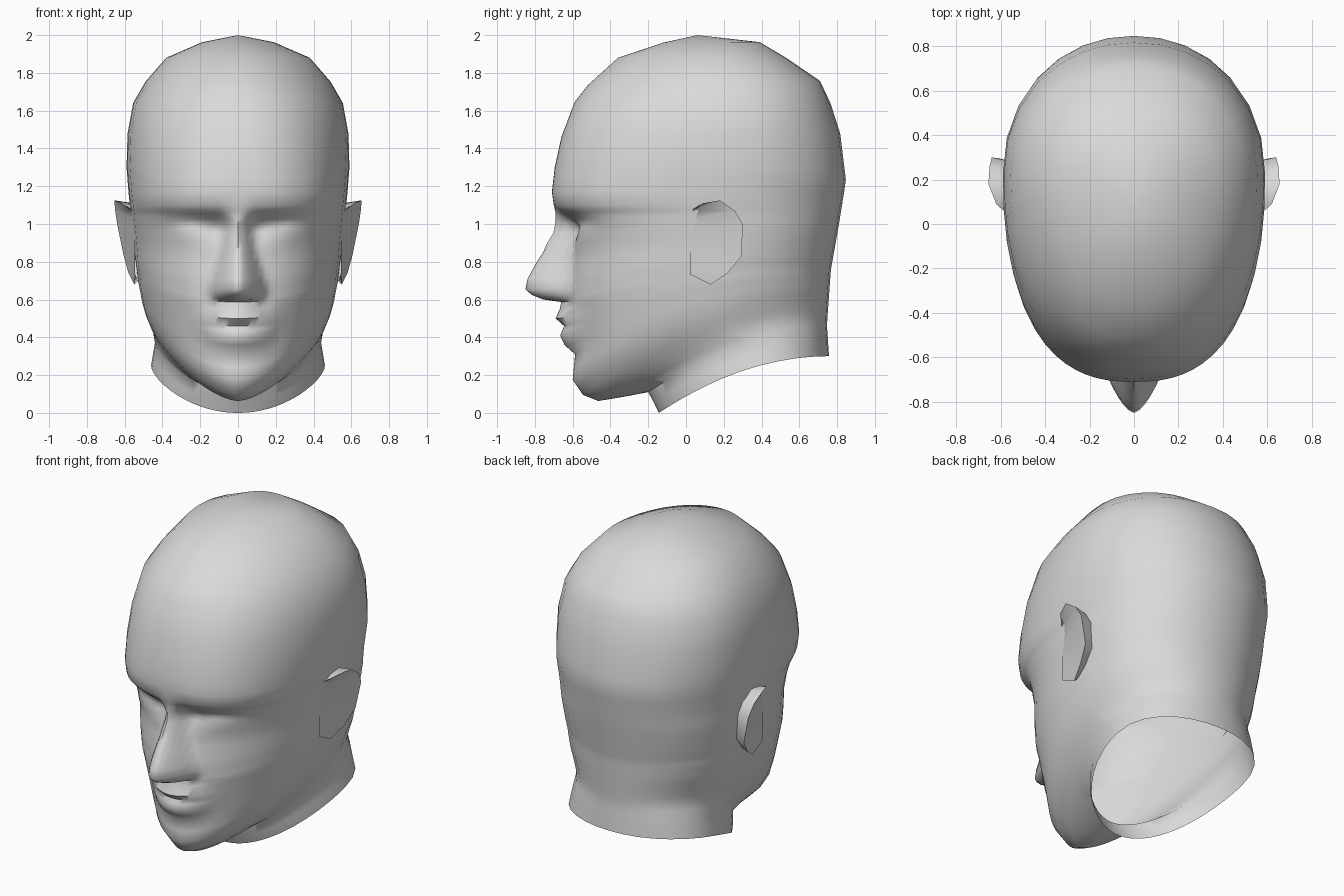
import bpy, bmesh, math

if "Cube" in bpy.data.objects:
    bpy.data.objects.remove(bpy.data.objects["Cube"])

skin = bpy.data.materials.new("plain grey")
skin.diffuse_color = (0.7, 0.7, 0.7, 1)
skin.use_nodes = True
skin.node_tree.nodes["Principled BSDF"].inputs["Base Color"].default_value = skin.diffuse_color


def interp(table, t):
    """Linear lookup in rows (key, value, ...), returning the values."""
    if t <= table[0][0]:
        return table[0][1:]
    for a, b in zip(table, table[1:]):
        if t <= b[0]:
            k = (t - a[0]) / (b[0] - a[0])
            return [p + (q - p) * k for p, q in zip(a[1:], b[1:])]
    return table[-1][1:]


def finish(name, bm):
    bmesh.ops.recalc_face_normals(bm, faces=bm.faces[:])
    me = bpy.data.meshes.new(name)
    bm.to_mesh(me)
    bm.free()
    ob = bpy.data.objects.new(name, me)
    bpy.context.collection.objects.link(ob)
    me.materials.append(skin)
    bpy.ops.object.select_all(action='DESELECT')
    ob.select_set(True)
    bpy.context.view_layer.objects.active = ob
    bpy.ops.object.shade_smooth_by_angle(angle=math.radians(60))
    return ob


# Nape and back of skull: height, y
BACK = [(.30, .757), (.466, .746), (.757, .767), (1.0, .81), (1.23, .847),
        (1.49, .815), (1.64, .765), (1.757, .71), (1.88, .53), (1.963, .39)]
# Neck and underside of the jaw: front height, front y, back height, half width, squareness
NECK = [(0, -.143, .30, .46, 2), (.055, -.17, .36, .45, 2), (.11, -.2, .42, .44, 1.9),
        (.085, -.33, .46, .445, 1.7)]
# Chin to crown, same columns
SKULL = [(.063, -.465, .50, .45, 1.6), (.095, -.545, .54, .465, 1.7),
         (.175, -.60, .60, .49, 1.8), (.31, -.587, .66, .51, 2.0),
         (.50, -.61, .74, .53, 2.1), (.587, -.625, .78, .535, 2.15),
         (.70, -.62, .84, .545, 2.2), (.85, -.60, .92, .553, 2.3),
         (.95, -.61, .985, .56, 2.4), (1.05, -.665, 1.06, .567, 2.4),
         (1.10, -.70, 1.10, .573, 2.5), (1.17, -.71, 1.17, .58, 2.5),
         (1.30, -.695, 1.30, .59, 2.4), (1.46, -.66, 1.48, .585, 2.3),
         (1.645, -.59, 1.64, .555, 2.2), (1.735, -.52, 1.757, .49, 2.1),
         (1.88, -.36, 1.88, .38, 2), (1.96, -.12, 1.963, .19, 2)]
# Lips and nose: height, how far they stand out, half width
FEATURE = [(.31, 0, .2), (.36, .05, .2), (.41, .067, .22), (.46, .04, .25),
           (.50, .08, .23), (.55, .05, .14), (.587, .035, .13), (.60, .13, .14),
           (.625, .195, .15), (.655, .228, .155), (.71, .22, .14), (.80, .183, .115),
           (.90, .13, .085), (1.0, .06, .06), (1.06, .02, .09), (1.10, 0, .1)]
EXTRA = [.135, .24, .435, .755, .975, 1.025, 1.075, 1.235]
heights = sorted({r[0] for r in SKULL} | {f[0] for f in FEATURE} | set(EXTRA))
rows = NECK + [(h, *interp(SKULL, h)) for h in heights]

# Column positions as a share of the half width, front then back
FRONT_COLS = [0, .045, .09, .135, .18, .225, .27, .32, .38, .45, .53, .61, .69, .77,
              .85, .92, .97, .993]
BACK_COLS = [1, .97, .88, .74, .58, .39, .2, 0]


def blob(x, z, cx, cz, sx, sz):
    return math.exp(-((x - cx) / sx) ** 2 - ((z - cz) / sz) ** 2)


def ring_half(zf, yf, zb, w, n):
    yb = interp(BACK, zb)[0]
    ym = yf + (yb - yf) * .6
    out, hw = interp(FEATURE, zf)
    pts = []
    for i, f in enumerate(FRONT_COLS + BACK_COLS):
        x = w * f
        front = i < len(FRONT_COLS)
        e = n if front else 2.1
        c = max(0, 1 - f ** e) ** (1 / e)
        y = ym - (ym - yf) * c if front else ym + (yb - ym) * c
        u = (y - yf) / (yb - yf)
        z = zf + (zb - zf) * (1 - (1 - u) ** 2)
        if front:
            # nose and lips push out, eye sockets push in, lids bulge a little
            y -= out * max(0, 1 - (x / hw) ** 1.6)
            y += .05 * blob(x, z, .22, 1.0, .14, .05) + .03 * blob(x, z, .11, .98, .05, .06)
            y -= .022 * blob(x, z, .27, .97, .08, .04)
        pts.append((x, y, z))
    return pts


# Head and neck shell, open at the bottom of the neck
bm = bmesh.new()
rings = []
for row in rows:
    half = ring_half(*row)
    loop = half + [(-x, y, z) for x, y, z in half[-2:0:-1]]
    rings.append([bm.verts.new(p) for p in loop])
count = len(rings[0])
for a, b in zip(rings, rings[1:]):
    for i in range(count):
        j = (i + 1) % count
        bm.faces.new((a[i], a[j], b[j], b[i]))
apex = bm.verts.new((0, .06, 2.0))
for i in range(count):
    bm.faces.new((rings[-1][i], rings[-1][(i + 1) % count], apex))
finish("head", bm)

# Ears: flush along the front, with a rim that stands away from the skull
RIM = [(.09, 1.11, .62), (.18, 1.125, .655), (.26, 1.07, .65), (.30, 1.0, .64),
       (.295, .83, .605), (.22, .74, .58), (.13, .68, .55)]
for side, name in ((1, "right_ear"), (-1, "left_ear")):
    bm = bmesh.new()
    strips = [[], [], []]
    for y, z, x in RIM:
        strips[0].append(bm.verts.new((side * .545, .02, .9 + (z - .9) * .75)))
        strips[1].append(bm.verts.new((side * x, y, z)))
        strips[2].append(bm.verts.new((side * .53, .15 + (y - .15) * .85, .9 + (z - .9) * .92)))
    for a, b in zip(strips, strips[1:]):
        for i in range(len(RIM) - 1):
            bm.faces.new((a[i], a[i + 1], b[i + 1], b[i]))
    for i in (0, -1):
        bm.faces.new([s[i] for s in strips])
    finish(name, bm)
